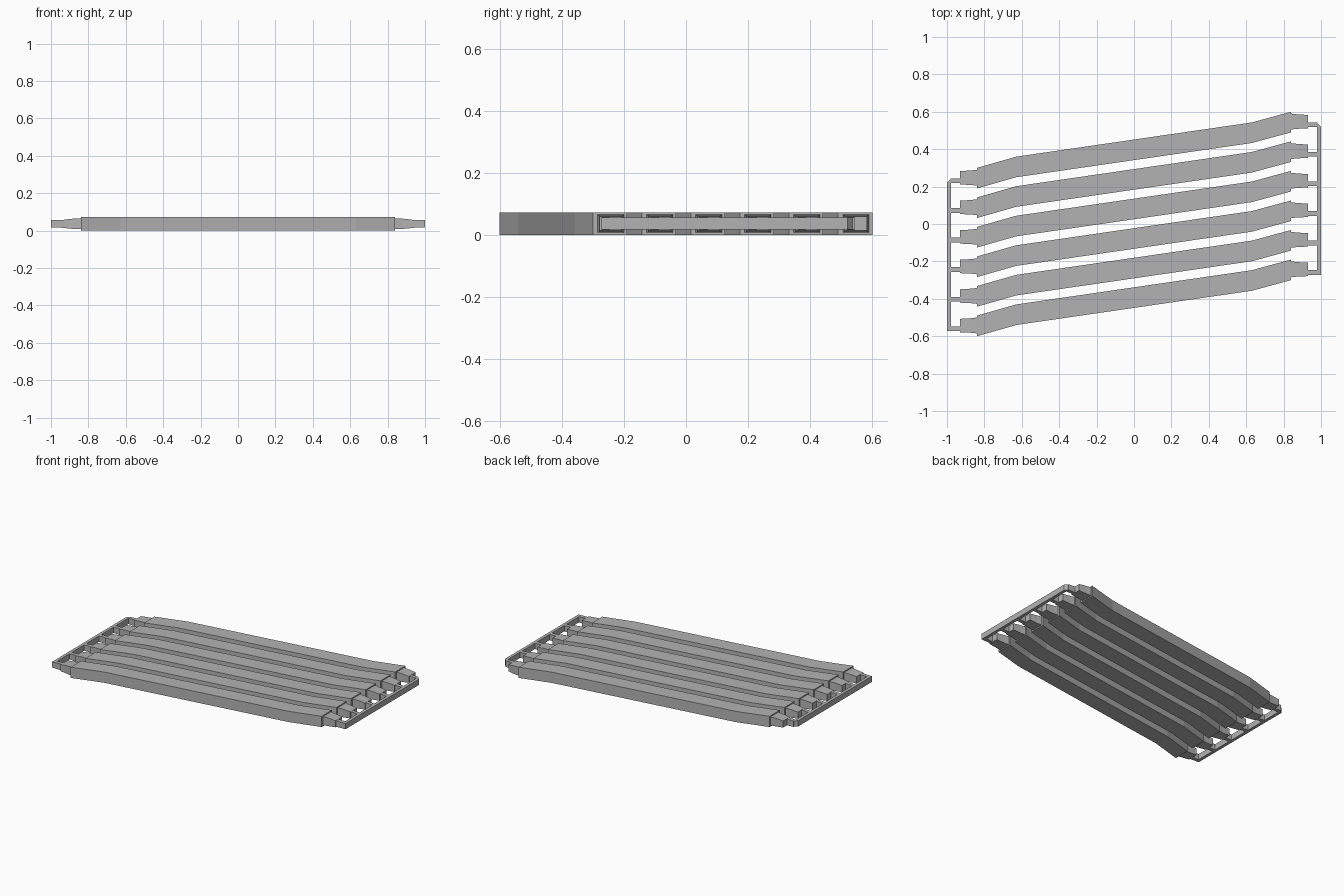
import bpy
import bmesh

cube = bpy.data.objects.get("Cube")
if cube:
    bpy.data.objects.remove(cube, do_unlink=True)

steel = bpy.data.materials.new("plain grey")
steel.use_nodes = True
GREY = (0.45, 0.45, 0.45, 1)
steel.diffuse_color = GREY
steel.node_tree.nodes["Principled BSDF"].inputs["Base Color"].default_value = GREY

COUNT, PITCH = 6, 0.158
MID_Z = 0.0365


def swept_bar(name, stations):
    """Rectangular bar through stations of (x, y low, y high, half height)."""
    bm = bmesh.new()
    rings = []
    for x, y0, y1, h in stations:
        corners = ((y0, -h), (y1, -h), (y1, h), (y0, h))
        rings.append([bm.verts.new((x, y, MID_Z + z)) for y, z in corners])
    for a, b in zip(rings, rings[1:]):
        for i in range(4):
            j = (i + 1) % 4
            bm.faces.new((a[i], a[j], b[j], b[i]))
    bm.faces.new(rings[0])
    bm.faces.new(rings[-1])
    return finish(name, bm)


def plate(name, outline, h):
    """Flat outline in x and y, extruded evenly about the middle height."""
    bm = bmesh.new()
    base = bm.faces.new([bm.verts.new((x, y, MID_Z - h)) for x, y in outline])
    ext = bmesh.ops.extrude_face_region(bm, geom=[base])
    top = [v for v in ext["geom"] if isinstance(v, bmesh.types.BMVert)]
    bmesh.ops.translate(bm, verts=top, vec=(0, 0, 2 * h))
    return finish(name, bm)


def finish(name, bm):
    bmesh.ops.recalc_face_normals(bm, faces=bm.faces)
    mesh = bpy.data.meshes.new(name)
    bm.to_mesh(mesh)
    bm.free()
    mesh.materials.append(steel)
    obj = bpy.data.objects.new(name, mesh)
    bpy.context.collection.objects.link(obj)
    return obj


# Bent slats
for n in range(COUNT):
    y = n * PITCH
    path = ((-0.84, -0.545), (-0.63, -0.485), (0.63, -0.302), (0.84, -0.245))
    swept_bar(f"slat_{n + 1}",
              [(x, y + c - 0.055, y + c + 0.055, MID_Z) for x, c in path])

# End pegs, links and rails, mirrored in x with a shift in y
for side, s, shift in (("right", -1, 0), ("left", 1, 0.3)):
    for n in range(COUNT):
        y = n * PITCH + shift
        swept_bar(f"{side}_peg_{n + 1}",
                  [(s * 0.84, y - 0.585, y - 0.5, 0.029),
                   (s * 0.875, y - 0.581, y - 0.504, 0.028),
                   (s * 0.93, y - 0.579, y - 0.507, 0.0225)])
        swept_bar(f"{side}_link_{n + 1}",
                  [(s * 0.93, y - 0.572, y - 0.547, 0.0215),
                   (s * 0.981, y - 0.572, y - 0.547, 0.0195)])
    top = (COUNT - 1) * PITCH + shift - 0.547
    low = shift - 0.572
    outline = ((1, low), (1, top - 0.022), (0.974, top),
               (0.965, top), (0.965, top - 0.02), (0.979, top - 0.025), (0.979, low))
    plate(f"{side}_rail", [(s * x, y) for x, y in outline], 0.0195)
